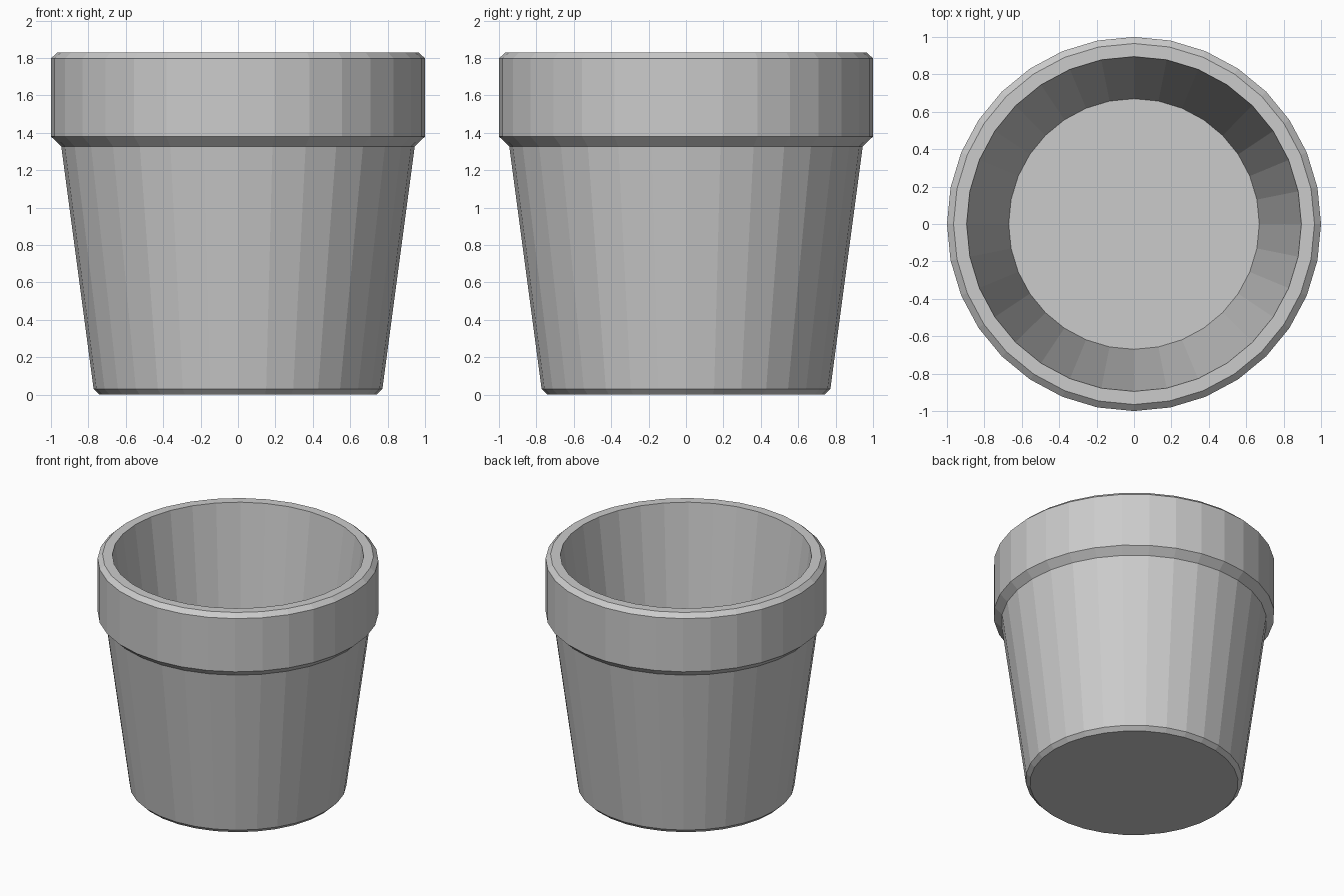
import bpy, bmesh
from math import cos, sin, tau

if "Cube" in bpy.data.objects:
    bpy.data.objects.remove(bpy.data.objects["Cube"])

SIDES = 32

# Cross-section (radius, height): base, tapered wall, collar, lip, inner wall, floor
PROFILE = [(0.742, 0.0), (0.772, 0.03), (0.945, 1.328), (1.0, 1.38),
           (1.0, 1.798), (0.965, 1.83), (0.895, 1.83), (0.67, 0.11)]

# Spin the cross-section into rings
bm = bmesh.new()
rings = [[bm.verts.new((r * cos(tau * i / SIDES), r * sin(tau * i / SIDES), z))
          for i in range(SIDES)] for r, z in PROFILE]

# Walls between neighbouring rings
for a, b in zip(rings, rings[1:]):
    for i in range(SIDES):
        j = (i + 1) % SIDES
        bm.faces.new((a[i], a[j], b[j], b[i]))

# Underside and inner floor
bm.faces.new(rings[0][::-1])
bm.faces.new(rings[-1])
bmesh.ops.recalc_face_normals(bm, faces=bm.faces)

mesh = bpy.data.meshes.new("flower_pot")
bm.to_mesh(mesh)
bm.free()
bpy.context.collection.objects.link(bpy.data.objects.new("flower_pot", mesh))
